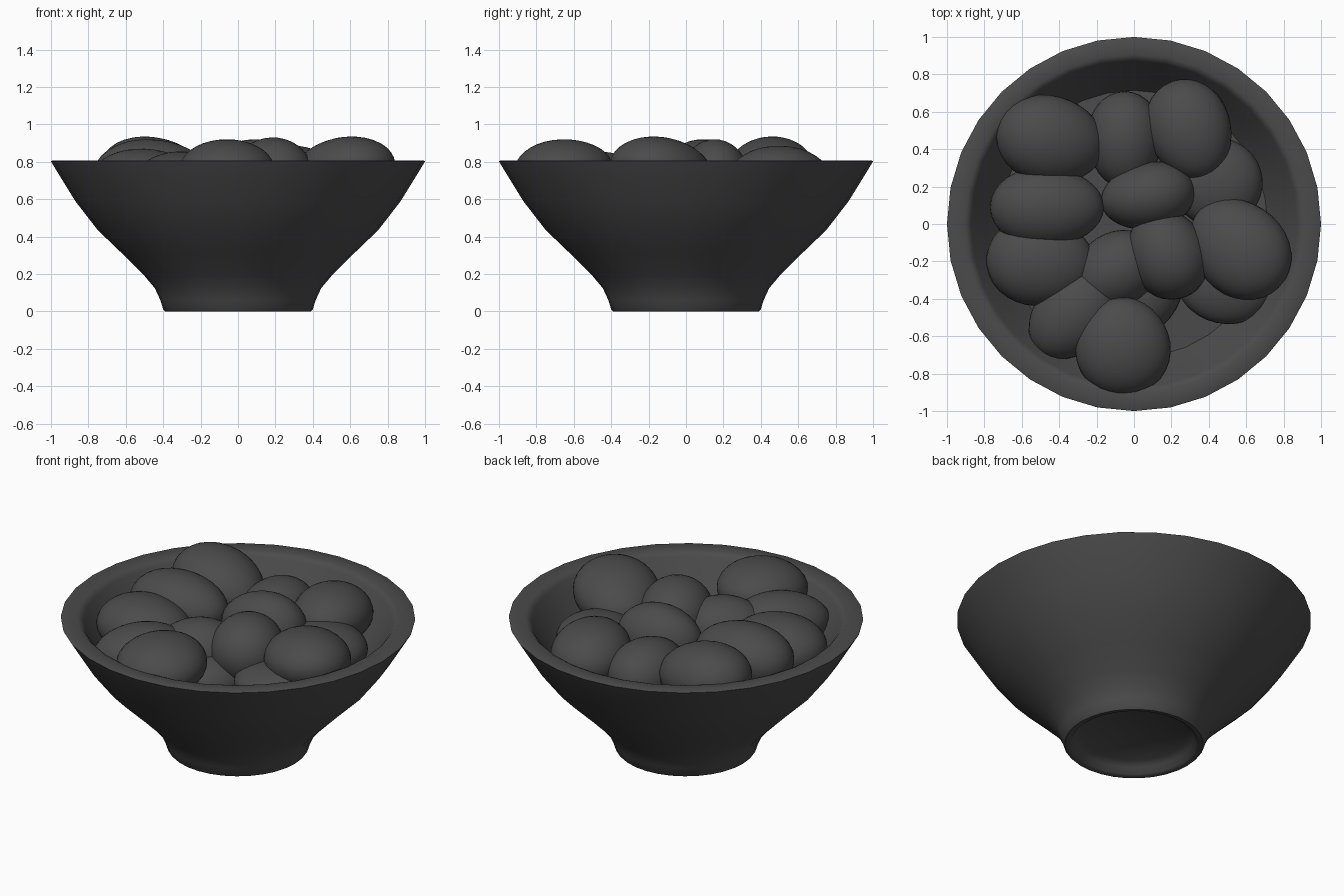
import bpy, bmesh, math
from mathutils import Matrix

if "Cube" in bpy.data.objects:
    bpy.data.objects.remove(bpy.data.objects["Cube"])

# Charcoal used on every part
charcoal = bpy.data.materials.new("charcoal")
charcoal.diffuse_color = (0.07, 0.07, 0.07, 1)
charcoal.use_nodes = True
charcoal.node_tree.nodes["Principled BSDF"].inputs["Base Color"].default_value = charcoal.diffuse_color


def finish(name, bm):
    bmesh.ops.recalc_face_normals(bm, faces=bm.faces)
    mesh = bpy.data.meshes.new(name)
    bm.to_mesh(mesh)
    bm.free()
    mesh.materials.append(charcoal)
    ob = bpy.data.objects.new(name, mesh)
    bpy.context.collection.objects.link(ob)
    bpy.ops.object.select_all(action='DESELECT')
    ob.select_set(True)
    bpy.context.view_layer.objects.active = ob
    bpy.ops.object.shade_smooth_by_angle(angle=math.radians(50))
    return ob


def lathe(name, profile, sides=32):
    bm = bmesh.new()
    verts = [bm.verts.new((r, 0, z)) for r, z in profile]
    edges = [bm.edges.new(p) for p in zip(verts, verts[1:])]
    bmesh.ops.spin(bm, geom=verts + edges, cent=(0, 0, 0), axis=(0, 0, 1),
                   angle=math.tau, steps=sides, use_duplicate=False)
    bmesh.ops.remove_doubles(bm, verts=bm.verts, dist=0.0005)
    return finish(name, bm)


def egg(name, x, y, top, a, b, c, spin, tilt=0, taper=0.06):
    # tapered ellipsoid, dropped so its highest point sits at `top`
    bm = bmesh.new()
    bmesh.ops.create_uvsphere(bm, u_segments=32, v_segments=18, radius=1)
    for v in bm.verts:
        k = 1 + taper * v.co.x
        v.co.y *= k
        v.co.z *= k
    rot = Matrix.Rotation(math.radians(spin), 4, 'Z') @ Matrix.Rotation(math.radians(-tilt), 4, 'Y')
    bmesh.ops.transform(bm, matrix=rot @ Matrix.Diagonal((a, b, c, 1)), verts=bm.verts)
    high = max(v.co.z for v in bm.verts)
    bmesh.ops.translate(bm, vec=(x, y, top - high), verts=bm.verts)
    return finish(name, bm)


# Bowl: recessed foot, flared wall, softened flat rim, hollow inside
lathe("bowl", [
    (0, 0.07), (0.30, 0.065), (0.335, 0.04), (0.355, 0.008), (0.37, 0),
    (0.39, 0), (0.40, 0.012), (0.415, 0.06), (0.445, 0.125), (0.50, 0.19),
    (0.62, 0.31), (0.75, 0.435), (0.87, 0.59), (0.95, 0.72), (0.997, 0.797),
    (1.0, 0.803), (0.995, 0.806), (0.905, 0.806), (0.885, 0.797), (0.872, 0.78),
    (0.80, 0.67), (0.70, 0.53), (0.56, 0.37), (0.40, 0.22), (0.25, 0.15), (0, 0.13)])

# Filler the eggs rest on
lathe("filler", [(0, 0.56), (0.40, 0.56), (0.72, 0.55)])

# Eggs: x, y, top height, half sizes, spin, tilt
EGGS = [
    (-0.445, 0.45, 0.935, 0.295, 0.235, 0.185, 168, 9),
    (-0.465, 0.09, 0.92, 0.305, 0.215, 0.18, 180, 0),
    (0.295, 0.505, 0.885, 0.275, 0.225, 0.17, 110, -5),
    (-0.50, -0.20, 0.87, 0.29, 0.24, 0.17, 175, 0),
    (-0.32, -0.48, 0.855, 0.28, 0.21, 0.17, 45, 0),
    (-0.06, -0.655, 0.92, 0.265, 0.255, 0.16, -85, -4),
    (0.18, -0.16, 0.93, 0.25, 0.21, 0.20, -65, 0),
    (0.565, -0.13, 0.935, 0.30, 0.245, 0.17, -45, 8),
    (0.075, 0.15, 0.92, 0.255, 0.18, 0.20, 10, 0),
    (-0.05, 0.45, 0.85, 0.26, 0.20, 0.18, 90, 0),
    (0.43, 0.23, 0.79, 0.26, 0.24, 0.14, -30, 0),
    (0.49, -0.30, 0.76, 0.265, 0.235, 0.12, 0, 0),
    (-0.10, -0.25, 0.86, 0.25, 0.20, 0.19, 30, 0),
    (0.06, -0.38, 0.72, 0.24, 0.18, 0.14, 60, 0),
]
for i, e in enumerate(EGGS, 1):
    egg(f"egg_{i:02d}", *e)
